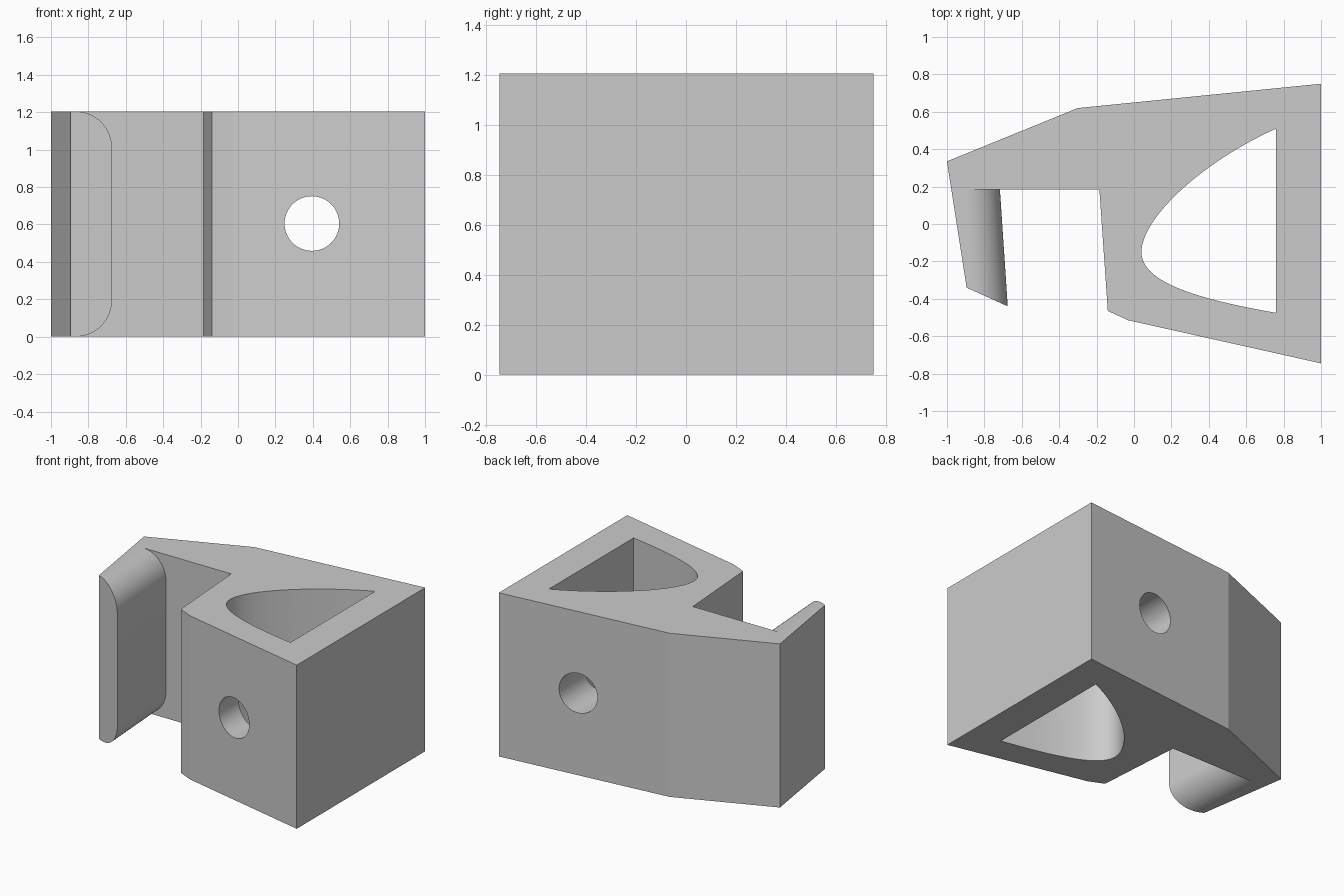
import bpy, bmesh, math
from mathutils import Vector
from mathutils.geometry import interpolate_bezier

if "Cube" in bpy.data.objects:
    bpy.data.objects.remove(bpy.data.objects["Cube"])

H = 1.205           # height of the block
R = 0.19            # rounding radius of the hook lip

grey = bpy.data.materials.new("plain grey")
grey.diffuse_color = (0.6, 0.6, 0.6, 1)
grey.use_nodes = True
grey.node_tree.nodes["Principled BSDF"].inputs["Base Color"].default_value = grey.diffuse_color


def prism(name, ring, sweep):
    """Sweep a closed ring of points along a vector into a solid."""
    bm = bmesh.new()
    face = bm.faces.new([bm.verts.new(p) for p in ring])
    top = bmesh.ops.extrude_face_region(bm, geom=[face])["geom"]
    bmesh.ops.translate(bm, vec=sweep, verts=[v for v in top if isinstance(v, bmesh.types.BMVert)])
    bmesh.ops.recalc_face_normals(bm, faces=bm.faces)
    me = bpy.data.meshes.new(name)
    bm.to_mesh(me)
    bm.free()
    me.materials.append(grey)
    ob = bpy.data.objects.new(name, me)
    bpy.context.collection.objects.link(ob)
    return ob


def cut(body, tool):
    """Subtract a tool from the body, then drop the tool."""
    bpy.context.view_layer.objects.active = body
    mod = body.modifiers.new("cut", "BOOLEAN")
    mod.operation, mod.solver, mod.object = "DIFFERENCE", "EXACT", tool
    tool.hide_render = True
    bpy.ops.object.modifier_apply(modifier=mod.name)
    bpy.data.objects.remove(tool)


# Main block with the hook on its left side
outline = [(-1, 0.335), (-0.895, -0.34), (-0.675, -0.44), (-0.717, 0.185), (-0.185, 0.185),
           (-0.14, -0.465), (-0.03, -0.515), (1, -0.745), (1, 0.75), (-0.3, 0.62)]
block = prism("hook_block", [(x, y, 0) for x, y in outline], (0, 0, H))

# Curved pocket running from top to bottom
upper = [Vector(p) for p in ((0.76, 0.51), (0.36, 0.33), (0.04, 0.03), (0.04, -0.15))]
lower = [Vector(p) for p in ((0.04, -0.15), (0.04, -0.31), (0.33, -0.40), (0.76, -0.475))]
curve = interpolate_bezier(*upper, 40) + interpolate_bezier(*lower, 40)[1:]
cut(block, prism("pocket_cutter", [(p.x, p.y, -0.1) for p in curve], (0, 0, H + 0.2)))

# Round hole from front to back
circle = [math.tau * i / 64 for i in range(64)]
cut(block, prism("hole_cutter", [(0.395 + 0.146 * math.cos(a), -1, 0.605 + 0.146 * math.sin(a))
                                 for a in circle], (0, 2, 0)))

# Rounded top and bottom edges of the hook lip
edge_x, edge_y = -0.717, 0.185
sweep = Vector((0.042, -0.625, 0)) * 1.2
for side in (1, -1):
    ring = []
    for i in range(25):
        a = math.pi / 2 * i / 24
        ring.append((edge_x - R + R * math.cos(a), H / 2 + side * (H / 2 - R + R * math.sin(a))))
    far = H / 2 + side * (H / 2 + 0.1)
    ring += [(edge_x - R, far), (edge_x + 0.1, far), (edge_x + 0.1, ring[0][1])]
    cut(block, prism("lip_cutter", [(x, edge_y, z) for x, z in ring], sweep))

# Smooth the curved walls, keep flat faces crisp
bpy.ops.object.select_all(action="DESELECT")
block.select_set(True)
bpy.context.view_layer.objects.active = block
bpy.ops.object.shade_smooth_by_angle(angle=math.radians(9))
